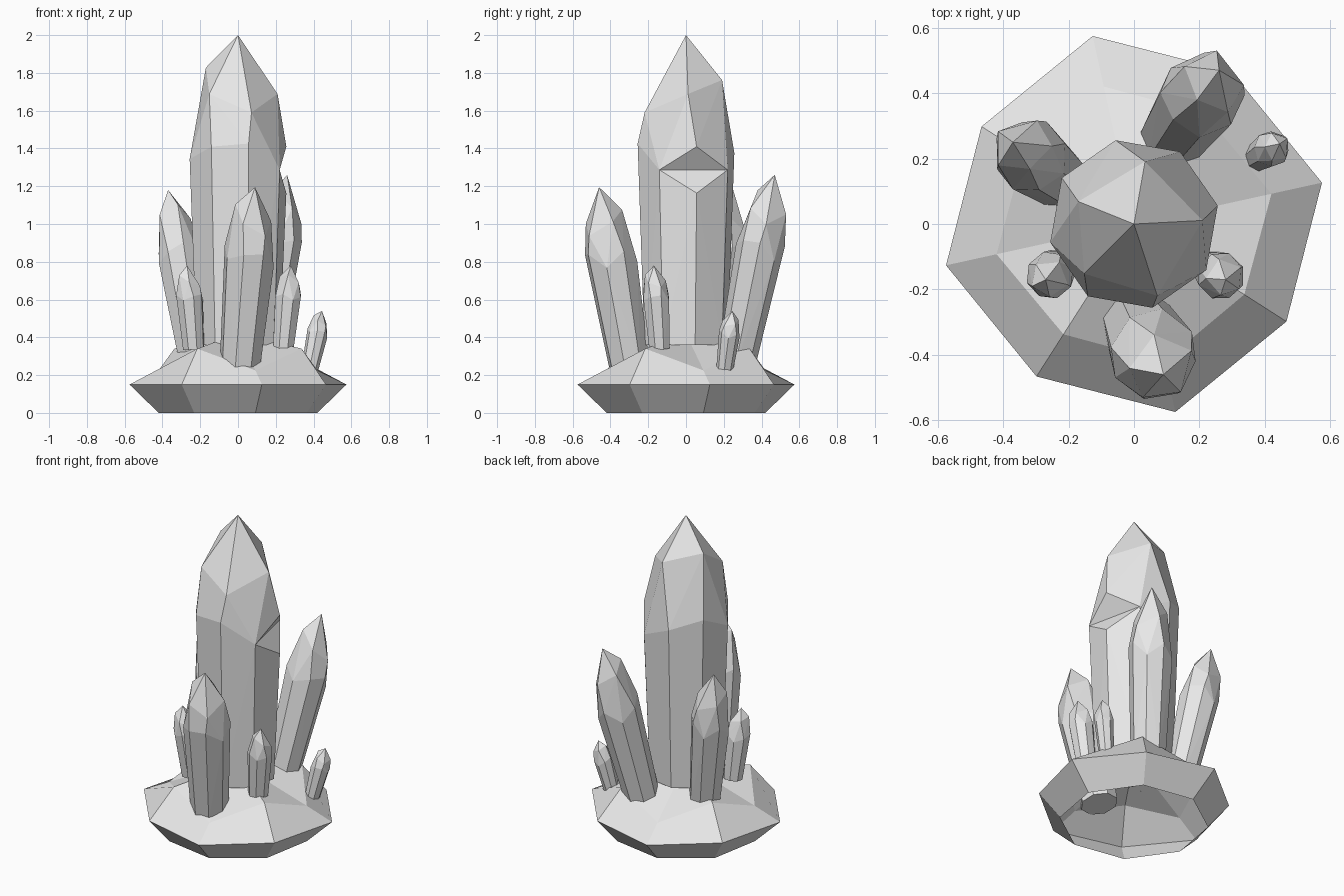
import bpy
import bmesh
from math import cos, sin, radians
from mathutils import Vector

if "Cube" in bpy.data.objects:
    bpy.data.objects.remove(bpy.data.objects["Cube"], do_unlink=True)

stone = bpy.data.materials.new("pale_grey_stone")
stone.use_nodes = True
GREY = (0.8, 0.8, 0.8, 1)
stone.diffuse_color = GREY
stone.node_tree.nodes["Principled BSDF"].inputs["Base Color"].default_value = GREY

TURN = 12.4  # shared twist of the eight-sided shapes, in degrees


def polar(angle, radius, z):
    a = radians(angle)
    return Vector((radius * cos(a), radius * sin(a), z))


def finish(name, bm):
    mesh = bpy.data.meshes.new(name)
    bm.to_mesh(mesh)
    bm.free()
    mesh.materials.append(stone)
    obj = bpy.data.objects.new(name, mesh)
    bpy.context.collection.objects.link(obj)
    return obj


def add_hull(bm, points):
    """Faceted convex solid around the points."""
    verts = [bm.verts.new(p) for p in points]
    result = bmesh.ops.convex_hull(bm, input=verts)
    spare = {v for v in result["geom_interior"] if isinstance(v, bmesh.types.BMVert)}
    bmesh.ops.delete(bm, geom=list(spare), context="VERTS")


# Crystal pattern: shoulder height per side, then (angle, radius, height) of the crown
SHOULDERS = [0.64, 0.565, 0.62, 0.66, 0.60, 0.64, 0.65, 0.565]
CROWN = [(3, 0.80, 0.81), (80, 0.74, 0.855), (158, 0.70, 0.895),
         (225, 0.82, 0.81), (288, 0.88, 0.75)]


def crystal(name, base, tip, radius, foot=0.8, spin=0.0, notch=False):
    base, tip = Vector(base), Vector(tip)
    length = (tip - base).length
    tilt = Vector((0, 0, 1)).rotation_difference(tip - base)

    def place(angle, r, t):
        return base + tilt @ polar(angle + spin, r * radius, t * length)

    angles = [TURN + 45 * i for i in range(8)]
    feet = [place(a, foot, 0) for a in angles]
    belt = [place(a, 1, t) for a, t in zip(angles, SHOULDERS)]
    crown = [place(*c) for c in CROWN] + [tip]
    bm = bmesh.new()
    if notch:
        # two stacked solids leave a wedge-shaped chip at one corner
        add_hull(bm, feet + [place(TURN, 1, 0.49)] + belt[1:])
        add_hull(bm, belt + crown)
    else:
        add_hull(bm, feet + belt + crown)
    return finish(name, bm)


# Rock base: open shell of eight-sided rings, closed on top by a low peak
bm = bmesh.new()
rings = []
for wide, low_z, narrow, high_z, shift in [(0.43, 0, 0.43, 0, 0),
                                           (0.588, 0.15, 0.553, 0.15, 0),
                                           (0.43, 0.225, 0.40, 0.34, 0)]:
    rings.append([bm.verts.new(polar(TURN + 45 * i, narrow if i % 2 else wide,
                                     high_z if i % 2 else low_z)) for i in range(8)])
peak = bm.verts.new((0, 0, 0.42))
for i in range(8):
    j = (i + 1) % 8
    for low, high in zip(rings, rings[1:]):
        bm.faces.new((low[i], low[j], high[j], high[i]))
    bm.faces.new((rings[-1][i], rings[-1][j], peak))
finish("rock_base", bm)

# Crystals
crystal("main_crystal", (0, 0, 0.36), (0, 0, 2), 0.262, foot=0.86, notch=True)
crystal("front_crystal", (0.01, -0.30, 0.25), (0.09, -0.46, 1.195), 0.137, spin=20)
crystal("back_crystal", (0.12, 0.27, 0.28), (0.26, 0.47, 1.26), 0.128, spin=75)
crystal("back_right_crystal", (-0.23, 0.14, 0.31), (-0.37, 0.25, 1.18), 0.115, spin=140)
crystal("front_right_small_crystal", (-0.235, -0.135, 0.34), (-0.27, -0.17, 0.78), 0.073, spin=50)
crystal("front_left_small_crystal", (0.24, -0.14, 0.34), (0.28, -0.17, 0.78), 0.073, spin=100)
crystal("left_tiny_crystal", (0.38, 0.205, 0.23), (0.445, 0.245, 0.54), 0.056, spin=30)
